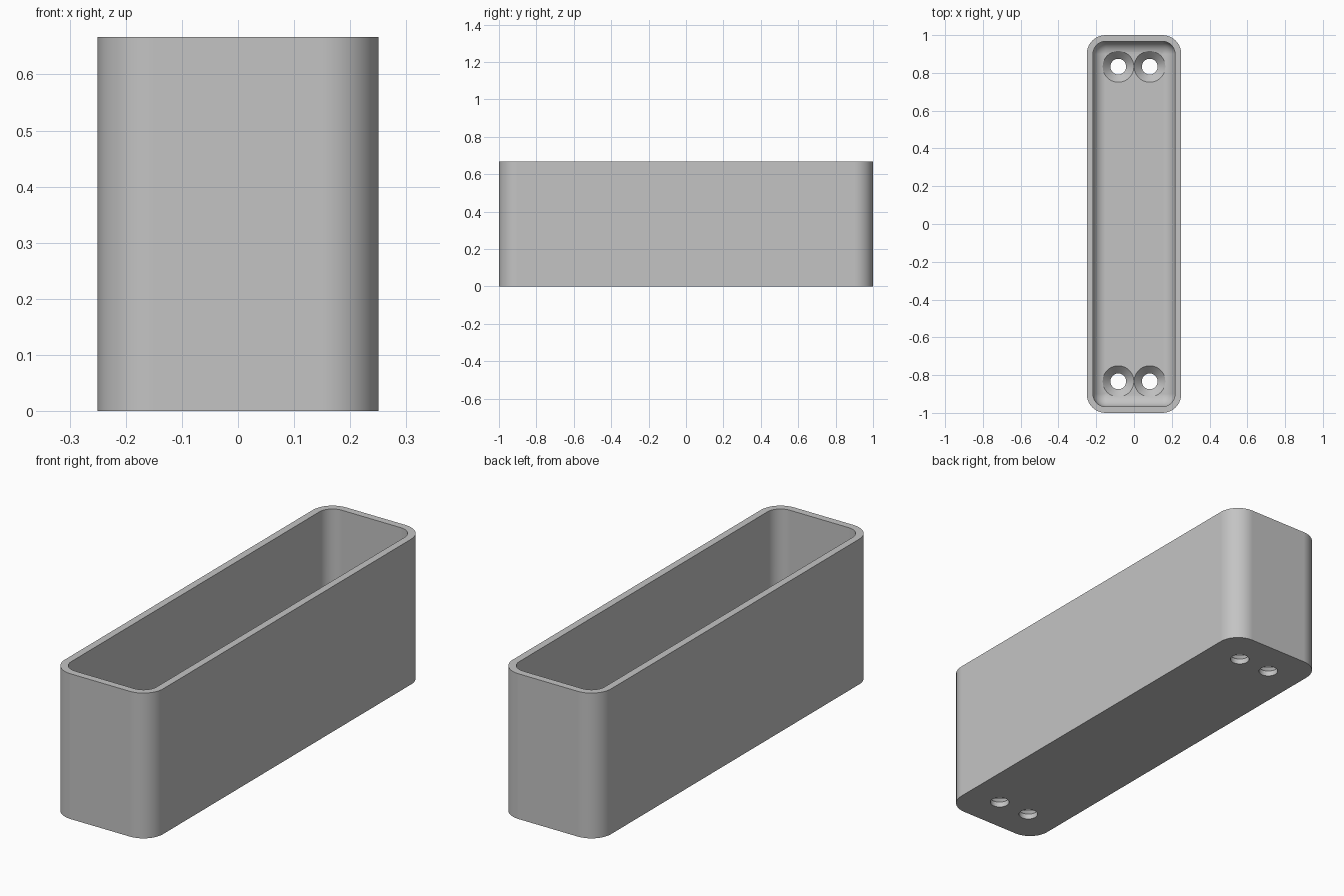
import bpy, bmesh, math

cube = bpy.data.objects.get("Cube")
if cube:
    bpy.data.objects.remove(cube, do_unlink=True)

HX, HY, HEIGHT = 0.25, 1.0, 0.667
WALL, FLOOR, CORNER = 0.033, 0.067, 0.1
FILLET = CORNER - WALL
STEPS = 10

grey = bpy.data.materials.new("plain grey")
grey.use_nodes = True
grey.diffuse_color = (0.55, 0.55, 0.55, 1)
grey.node_tree.nodes["Principled BSDF"].inputs["Base Color"].default_value = (0.55, 0.55, 0.55, 1)


def rounded_ring(bm, inset, z):
    """Rounded rectangle, inset from the outer outline."""
    r = max(CORNER - inset, 0.0005)
    cx, cy = HX - inset - r, HY - inset - r
    ring = []
    for k, (sx, sy) in enumerate([(1, 1), (-1, 1), (-1, -1), (1, -1)]):
        for i in range(STEPS + 1):
            a = math.pi / 2 * (k + i / STEPS)
            ring.append(bm.verts.new((sx * cx + r * math.cos(a), sy * cy + r * math.sin(a), z)))
    return ring


def loft(bm, rings):
    """Skin a stack of rings and cap both ends."""
    for a, b in zip(rings, rings[1:]):
        for i in range(len(a)):
            j = (i + 1) % len(a)
            bm.faces.new((a[i], a[j], b[j], b[i]))
    bm.faces.new(rings[0][::-1])
    bm.faces.new(rings[-1])


def make_object(name, bm):
    bmesh.ops.recalc_face_normals(bm, faces=bm.faces[:])
    mesh = bpy.data.meshes.new(name)
    bm.to_mesh(mesh)
    bm.free()
    mesh.materials.append(grey)
    obj = bpy.data.objects.new(name, mesh)
    bpy.context.collection.objects.link(obj)
    return obj


# Open box: outer wall, rim, inner wall, then the fillet down to the floor
bm = bmesh.new()
rings = [rounded_ring(bm, 0, 0), rounded_ring(bm, 0, HEIGHT), rounded_ring(bm, WALL, HEIGHT)]
for i in range(STEPS + 1):
    a = math.pi / 2 * i / STEPS
    rings.append(rounded_ring(bm, WALL + FILLET * (1 - math.cos(a)),
                              FLOOR + FILLET * (1 - math.sin(a))))
loft(bm, rings)
box = make_object("open_box", bm)

# Countersunk screw holes, a pair at each end of the floor
bm = bmesh.new()
profile = [(0.0417, -0.05), (0.0417, 0.025), (0.0825, FLOOR), (0.0825, FLOOR + 0.05)]
for x in (-0.0833, 0.0833):
    for y in (-0.833, 0.833):
        loft(bm, [[bm.verts.new((x + r * math.cos(math.tau * i / 48),
                                 y + r * math.sin(math.tau * i / 48), z))
                   for i in range(48)] for r, z in profile])
cutter = make_object("screw_hole_cutter", bm)
cutter.hide_render = True

bpy.ops.object.select_all(action="DESELECT")
bpy.context.view_layer.objects.active = box
box.select_set(True)
cut = box.modifiers.new("screw holes", "BOOLEAN")
cut.operation = "DIFFERENCE"
cut.solver = "EXACT"
cut.object = cutter
bpy.ops.object.modifier_apply(modifier=cut.name)
bpy.data.objects.remove(cutter, do_unlink=True)

# Smooth corners, crisp rim and hole edges
bpy.ops.object.shade_smooth_by_angle(angle=math.radians(30))
weighted = box.modifiers.new("flat walls", "WEIGHTED_NORMAL")
weighted.keep_sharp = True
